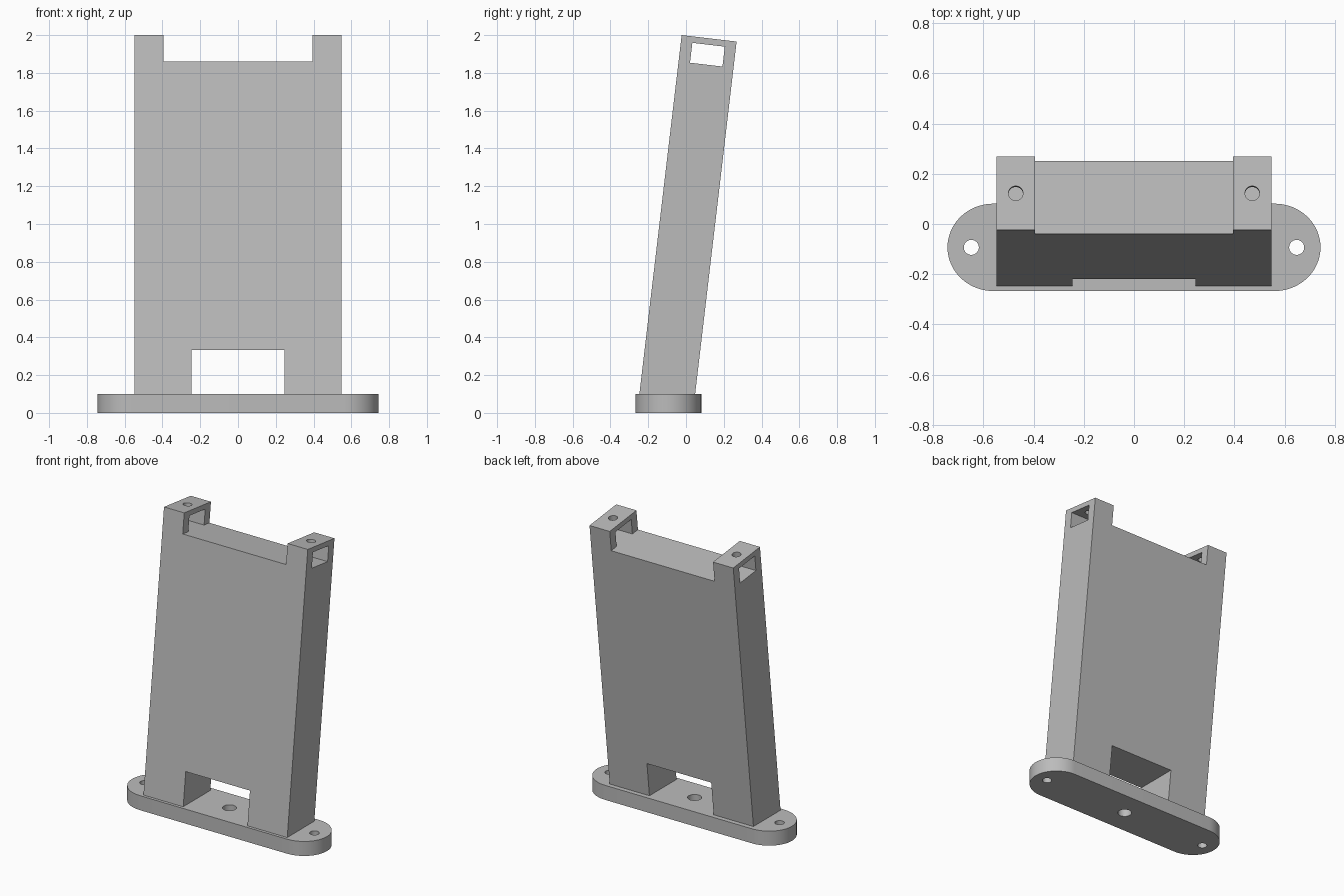
import bpy, bmesh, math
from mathutils import Vector

if "Cube" in bpy.data.objects:
    bpy.data.objects.remove(bpy.data.objects["Cube"], do_unlink=True)

grey = bpy.data.materials.new("plain grey")
grey.use_nodes = True
colour = (0.5, 0.5, 0.5, 1)
grey.diffuse_color = colour
grey.node_tree.nodes["Principled BSDF"].inputs["Base Color"].default_value = colour

BASE_TOP = 0.1
TILT = math.atan(0.1178)
SIN, COS = math.sin(TILT), math.cos(TILT)
DEPTH = 0.293


def leaning(u, v):
    """Side-view point: u back from, and v down from, the top front edge."""
    return Vector((0, -0.023 + u * COS - v * SIN, 2 - u * SIN - v * COS))


def extrude(name, points, direction):
    """Solid made by sweeping a flat outline along a vector."""
    bm = bmesh.new()
    face = bm.faces.new([bm.verts.new(p) for p in points])
    swept = bmesh.ops.extrude_face_region(bm, geom=[face])
    moved = [g for g in swept["geom"] if isinstance(g, bmesh.types.BMVert)]
    bmesh.ops.translate(bm, verts=moved, vec=direction)
    bmesh.ops.recalc_face_normals(bm, faces=bm.faces)
    mesh = bpy.data.meshes.new(name)
    bm.to_mesh(mesh)
    bm.free()
    mesh.materials.append(grey)
    obj = bpy.data.objects.new(name, mesh)
    bpy.context.collection.objects.link(obj)
    return obj


def prism(name, side, half):
    """Side-view outline swept across the width."""
    return extrude(name, [Vector((-half, p[1], p[2])) for p in side], (2 * half, 0, 0))


def slanted_block(name, u0, u1, v0, v1, half):
    corners = [leaning(u0, v0), leaning(u1, v0), leaning(u1, v1), leaning(u0, v1)]
    return prism(name, corners, half)


def drill(location, radius, length, lean=0):
    bpy.ops.mesh.primitive_cylinder_add(vertices=32, radius=radius, depth=length,
                                        location=location, rotation=(lean, 0, 0))
    cutter = bpy.context.object
    cutter.data.materials.append(grey)
    return cutter


def cut(target, cutter):
    cutter.hide_render = True
    mod = target.modifiers.new("cut", 'BOOLEAN')
    mod.operation, mod.solver, mod.object = 'DIFFERENCE', 'EXACT', cutter
    bpy.context.view_layer.objects.active = target
    bpy.ops.object.modifier_apply(modifier=mod.name)
    bpy.data.objects.remove(cutter, do_unlink=True)


def smooth(obj):
    bpy.ops.object.select_all(action='DESELECT')
    obj.select_set(True)
    bpy.context.view_layer.objects.active = obj
    bpy.ops.object.shade_smooth_by_angle(angle=math.radians(30))


# Base plate with rounded ends and three screw holes
mid_y, half_y, end_x, end_r = -0.093, 0.174, 0.56, 0.183
outline = []
for side in (1, -1):
    for i in range(33):
        a = math.pi * (i / 32 - 0.5)
        outline.append((side * (end_x + end_r * math.cos(a)),
                        mid_y + side * half_y * math.sin(a), 0))
base = extrude("base_plate", outline, (0, 0, BASE_TOP))
for x, r in ((-0.648, 0.03), (0, 0.044), (0.648, 0.03)):
    cut(base, drill((x, mid_y, BASE_TOP / 2), r, 0.4))
smooth(base)

# Leaning upright, cut level where it meets the base
front_v = (2 - BASE_TOP) / COS
back_v = (2 - DEPTH * SIN - BASE_TOP) / COS
upright = prism("leaning_upright", [leaning(0, 0), leaning(DEPTH, 0),
                                    leaning(DEPTH, back_v), leaning(0, front_v)], 0.548)

# Notch between the top posts, and the window through both posts
FLOOR = 0.14
cut(upright, slanted_block("notch_cutter", -0.1, 0.4, -0.1, FLOOR, 0.394))
cut(upright, slanted_block("window_cutter", 0.061, 0.234, 0.034, FLOOR, 0.7))

# Opening between the feet
opening = [(0, y, z) for y, z in ((-0.5, 0), (0.5, 0), (0.5, 0.332), (-0.5, 0.332))]
cut(upright, prism("opening_cutter", opening, 0.245))

# Screw hole down through the cap of each post
for side in (-1, 1):
    spot = leaning(DEPTH / 2, 0.01)
    spot.x = side * 0.471
    cut(upright, drill(spot, 0.029, 0.12, -TILT))
smooth(upright)
